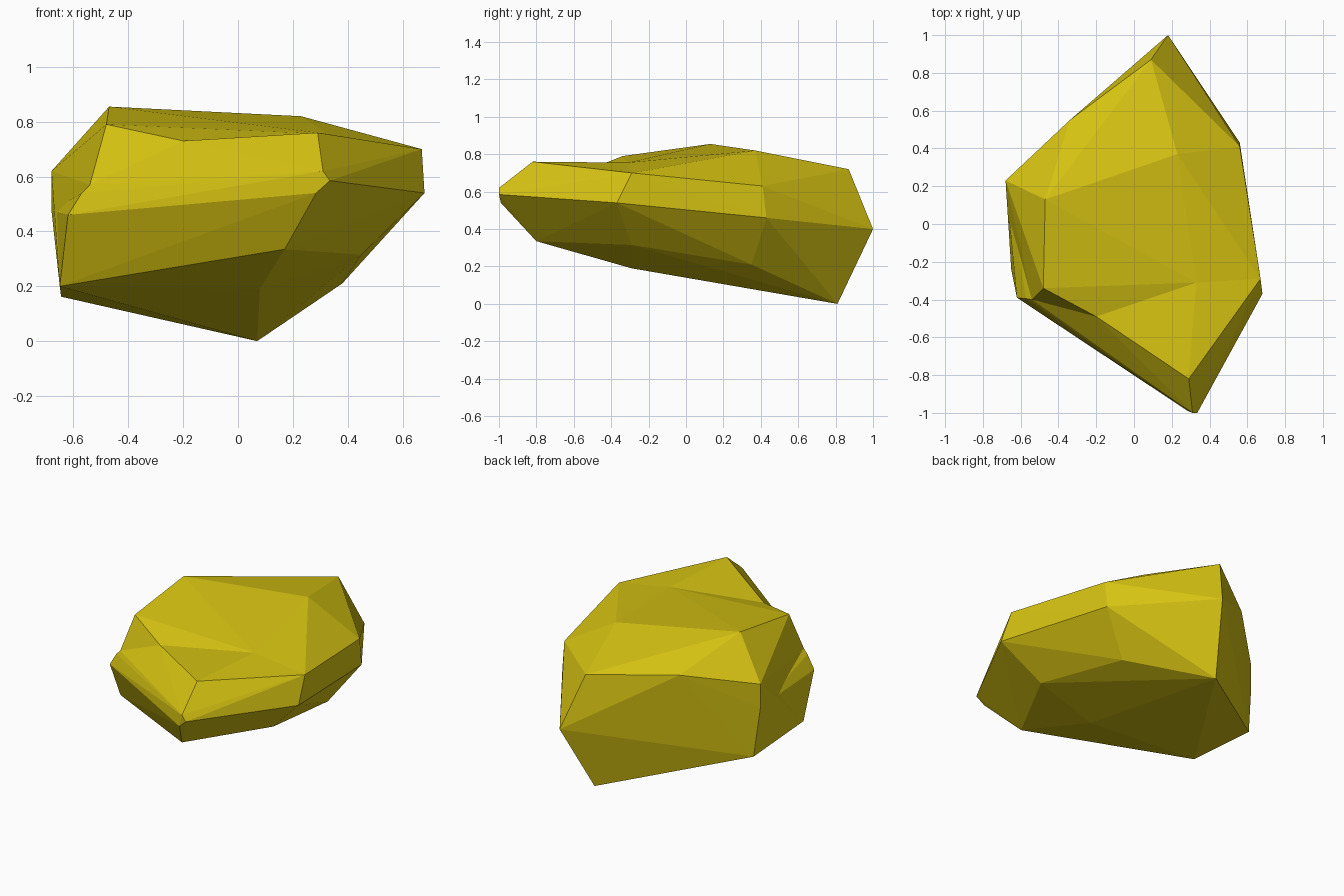
import bpy, bmesh, math
from mathutils import Vector

# One flat ochre-yellow for the whole rock
yellow = bpy.data.materials.new("ochre_yellow")
yellow.diffuse_color = (0.68, 0.55, 0.006, 1)

# Facet corners shared by both chunks: underside, right side and ledge foot
shared = [(0.33, -0.31, 0.755), (-0.20, -0.49, 0.73), (0.67, -0.29, 0.70), (0.68, -0.37, 0.54),
          (-0.54, -0.40, 0.57), (-0.615, -0.12, 0.51), (-0.68, 0.23, 0.475),
          (0.17, -0.80, 0.335), (-0.65, -0.24, 0.20), (0.45, -0.29, 0.315), (0.08, -0.29, 0.19)]
# Tall rear chunk: crown, back point, left shoulder, lowest keel
crown = [(-0.48, -0.34, 0.79), (-0.47, 0.13, 0.855), (0.23, 0.37, 0.82), (0.56, 0.41, 0.63),
         (0.56, 0.43, 0.46), (0.09, 0.87, 0.72), (0.18, 1.0, 0.40), (-0.34, 0.55, 0.708),
         (-0.68, 0.23, 0.62), (-0.645, 0.25, 0.162), (0.07, 0.81, 0.0), (0.02, 0.37, 0.095),
         (0.38, 0.35, 0.21)]
# Front chunk: nose and ledge lip
nose = [(0.29, -0.82, 0.76), (0.31, -1.0, 0.62), (0.335, -1.0, 0.585), (0.285, -0.99, 0.54),
        (-0.57, -0.395, 0.54), (-0.62, -0.39, 0.46)]


def chunk(name, corners):
    """Convex faceted stone from its corner points."""
    bm = bmesh.new()
    for c in corners:
        bm.verts.new(Vector(c))
    res = bmesh.ops.convex_hull(bm, input=bm.verts[:])
    loose = [v for v in bm.verts if not v.link_faces]
    bmesh.ops.delete(bm, geom=loose, context='VERTS')
    bmesh.ops.recalc_face_normals(bm, faces=bm.faces[:])
    mesh = bpy.data.meshes.new(name)
    bm.to_mesh(mesh)
    bm.free()
    mesh.materials.append(yellow)
    ob = bpy.data.objects.new(name, mesh)
    bpy.context.collection.objects.link(ob)
    return ob


# Rock body, with the ledge meeting the crown in a shallow notch
rock = chunk("rock_body", shared + crown)
ledge = chunk("rock_front_ledge", shared + nose)
